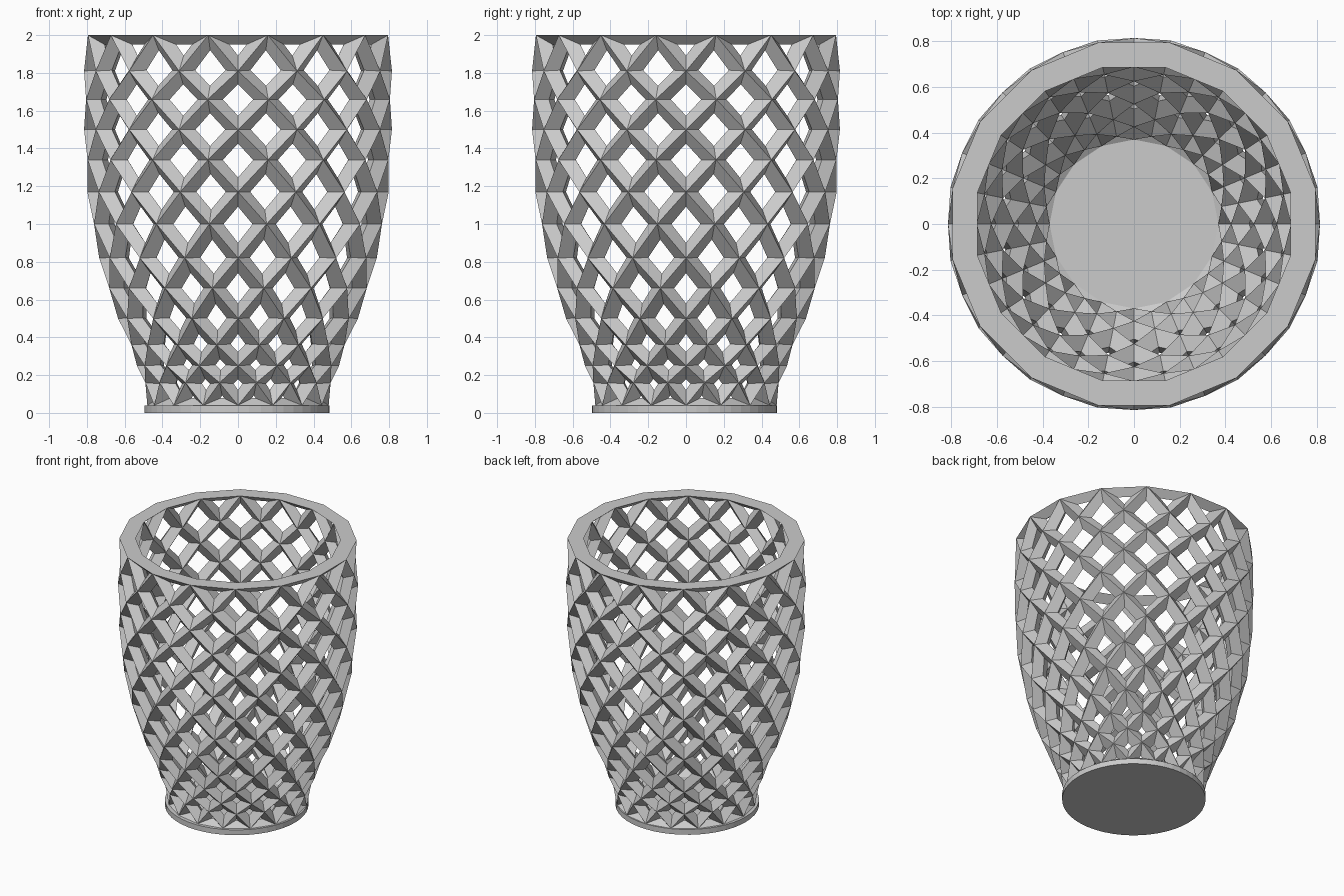
import bpy, bmesh, math
from mathutils import Vector

if "Cube" in bpy.data.objects:
    bpy.data.objects.remove(bpy.data.objects["Cube"])

N = 16                      # nodes around each row
STEP = math.pi / N          # half the angular spacing
HALF_DEPTH = 0.055          # radial half thickness of the struts
HALF_WIDTH = 0.05           # half width of the struts on the wall

# Node rows from rim to foot: (z, outer ridge radius)
ROWS = [(2.0, 0.81), (1.81, 0.815), (1.66, 0.82), (1.5, 0.815), (1.34, 0.812),
        (1.17, 0.798), (1.0, 0.777), (0.82, 0.735), (0.66, 0.695), (0.5, 0.635),
        (0.36, 0.575), (0.25, 0.535), (0.16, 0.50), (0.04, 0.48)]
LAST = len(ROWS) - 1


def wall_point(row, k, inset=0.0):
    z, r = ROWS[row]
    a = -math.pi / 2 + (k % (2 * N)) * STEP
    r -= inset
    return Vector((r * math.cos(a), r * math.sin(a), z))


def make_object(name, bm):
    bmesh.ops.recalc_face_normals(bm, faces=bm.faces)
    me = bpy.data.meshes.new(name)
    bm.to_mesh(me)
    bm.free()
    ob = bpy.data.objects.new(name, me)
    bpy.context.collection.objects.link(ob)
    return ob


bm = bmesh.new()
nodes = {}


def node(row, k, inset):
    key = (row, k % (2 * N), inset)
    if key not in nodes:
        nodes[key] = bm.verts.new(wall_point(*key))
    return nodes[key]


def add_cell(corners):
    """One opening: ridged strut halves around a smaller hole."""
    pts = [wall_point(r, k, HALF_DEPTH) for r, k in corners]
    n = len(pts)
    sides = [(pts[(i + 1) % n] - pts[i]).length for i in range(n)]
    per = sum(sides)
    if n == 3:
        # incentre of the half cell
        centre = sum((pts[i] * sides[(i + 1) % 3] for i in range(3)), Vector()) / per
    else:
        centre = sum(pts, Vector()) / n
    area = sum(((pts[i] - pts[0]).cross(pts[i + 1] - pts[0]).length / 2
                for i in range(1, n - 1)))
    s = max(0.12, 1 - HALF_WIDTH / (2 * area / per))
    hole = [bm.verts.new(centre + (p - centre) * s) for p in pts]
    for i in range(n):
        j = (i + 1) % n
        for inset in (0.0, 2 * HALF_DEPTH):
            a, b = node(*corners[i], inset), node(*corners[j], inset)
            bm.faces.new((a, b, hole[j], hole[i]))


# Diamond cells, staggered from row to row
for row in range(1, LAST):
    for k in range(row % 2, 2 * N, 2):
        add_cell([(row - 1, k), (row, k - 1), (row + 1, k), (row, k + 1)])

# Half cells along the rim and the foot, and the flat rim ring
for k in range(0, 2 * N, 2):
    add_cell([(0, k - 1), (1, k), (0, k + 1)])
    add_cell([(LAST, k), (LAST, k + 2), (LAST - 1, k + 1)])
    bm.faces.new((node(0, k - 1, 0.0), node(0, k + 1, 0.0),
                  node(0, k + 1, 2 * HALF_DEPTH), node(0, k - 1, 2 * HALF_DEPTH)))
make_object("lattice_wall", bm)

# Solid base disc
bm = bmesh.new()
bmesh.ops.create_cone(bm, cap_ends=True, segments=48, radius1=0.49, radius2=0.49, depth=0.04)
bmesh.ops.translate(bm, verts=bm.verts, vec=(-0.005, -0.008, 0.02))
make_object("base_disc", bm)
